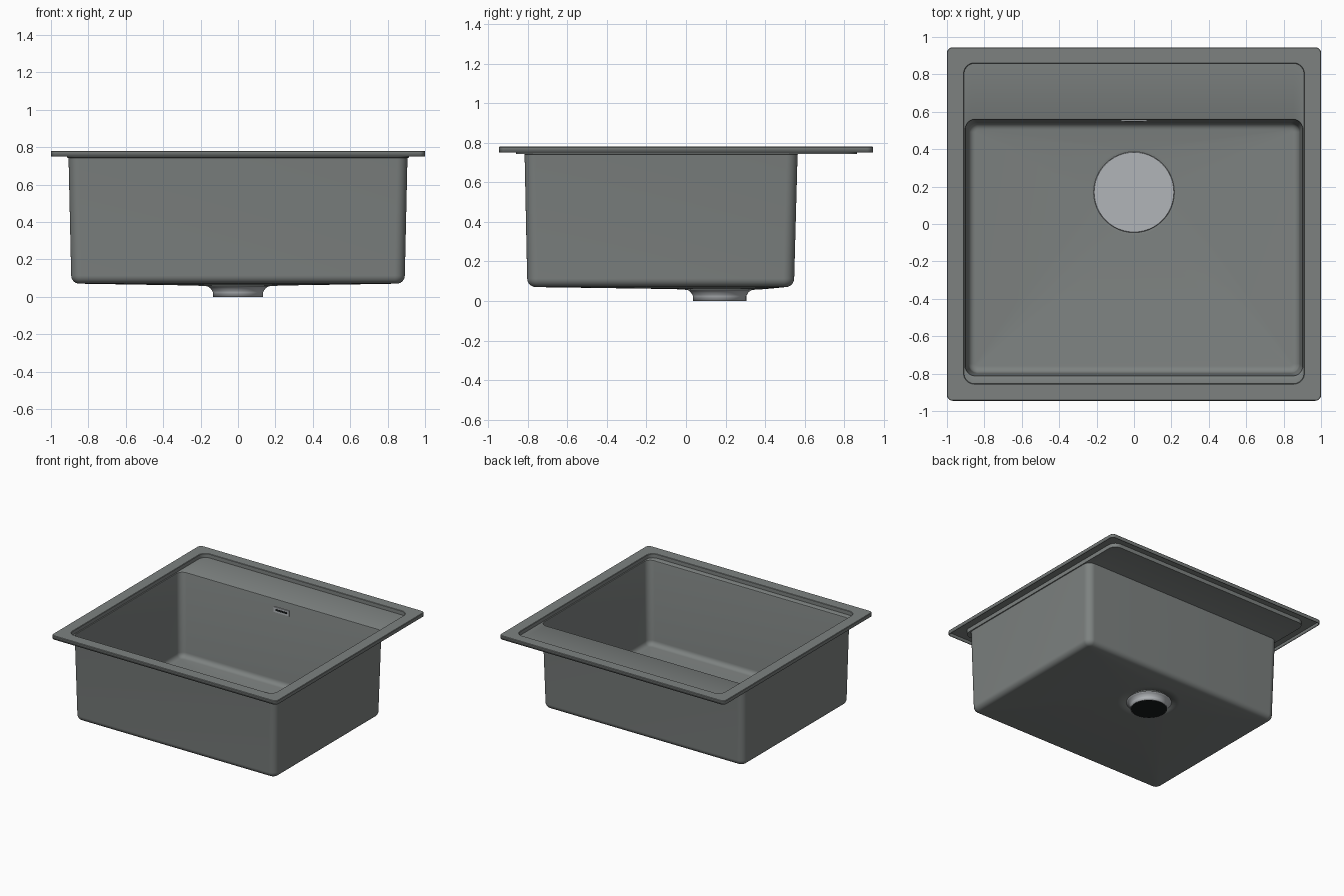
import bpy, bmesh, math

if "Cube" in bpy.data.objects:
    bpy.data.objects.remove(bpy.data.objects["Cube"])


def material(name, col):
    m = bpy.data.materials.new(name)
    m.diffuse_color = (*col, 1)
    m.use_nodes = True
    m.node_tree.nodes["Principled BSDF"].inputs["Base Color"].default_value = m.diffuse_color
    return m


GREY = material("stone grey", (0.205, 0.222, 0.217))
METAL = material("light metal", (0.44, 0.46, 0.48))
DARK = material("black", (0.008, 0.01, 0.01))
DRAIN_Y = 0.17


def ring(x, y0, y1, r, z, n=8):
    """Rounded rectangle, counter-clockwise from above."""
    pts = []
    for k, (cx, cy) in enumerate([(x - r, y1 - r), (r - x, y1 - r),
                                  (r - x, y0 + r), (x - r, y0 + r)]):
        for i in range(n + 1):
            a = math.pi / 2 * (k + i / n)
            pts.append((cx + r * math.cos(a), cy + r * math.sin(a), z))
    return pts


def circle(r, z):
    return ring(r, DRAIN_Y - r, DRAIN_Y + r, r, z, 12)


def finish(name, bm, mat, thickness=0):
    me = bpy.data.meshes.new(name)
    bm.to_mesh(me)
    bm.free()
    me.materials.append(mat)
    ob = bpy.data.objects.new(name, me)
    bpy.context.collection.objects.link(ob)
    bpy.ops.object.select_all(action='DESELECT')
    ob.select_set(True)
    bpy.context.view_layer.objects.active = ob
    bpy.ops.object.shade_smooth_by_angle(angle=math.radians(32))
    if thickness:
        mod = ob.modifiers.new("wall", 'SOLIDIFY')
        mod.thickness = thickness
        mod.offset = -1
    return ob


def loft(name, rings, mat, thickness=0, cap=False):
    bm = bmesh.new()
    vs = [[bm.verts.new(p) for p in rg] for rg in rings]
    for a, b in zip(vs, vs[1:]):
        for i in range(len(a)):
            j = (i + 1) % len(a)
            bm.faces.new((a[i], a[j], b[j], b[i]))
    if cap:
        bm.faces.new(vs[-1])
        bm.faces.new(vs[0][::-1])
    bmesh.ops.remove_doubles(bm, verts=bm.verts, dist=1e-5)
    return finish(name, bm, mat, thickness)


def box(name, c, s, mat):
    bm = bmesh.new()
    bmesh.ops.create_cube(bm, size=1)
    for v in bm.verts:
        v.co = [c[i] + v.co[i] * s[i] for i in range(3)]
    return finish(name, bm, mat)


# Sink shell: rim lip, recessed ledge, tapered basin, sloping floor
rings = [
    ring(1, -0.945, 0.945, 0.03, 0.75, 12),
    ring(1, -0.945, 0.945, 0.03, 0.776, 12),
    ring(0.997, -0.942, 0.942, 0.028, 0.78, 12),
    ring(0.912, -0.857, 0.862, 0.06, 0.78, 12),
    ring(0.909, -0.854, 0.859, 0.058, 0.777, 12),
    ring(0.909, -0.854, 0.859, 0.058, 0.748, 12),
    ring(0.906, -0.817, 0.566, 0.055, 0.748, 12),
    ring(0.902, -0.812, 0.56, 0.052, 0.745, 12),
    ring(0.900, -0.810, 0.558, 0.05, 0.738, 12),
]
F = 0.038
for i in range(7):                      # fillet between wall and floor
    a = math.pi / 2 * i / 6
    d = F * (1 - math.cos(a))
    rings.append(ring(0.886 - d, -0.797 + d, 0.541 - d, 0.05 - d,
                      0.114 - F * math.sin(a), 12))
rings += [circle(0.23, 0.066), circle(0.165, 0.062)]
loft("sink_shell", rings, GREY, 0.006)

# Flared drain neck, its dark opening and the strainer lid
loft("drain_neck", [circle(r, z) for r, z in
     [(0.166, 0.061), (0.152, 0.054), (0.141, 0.044), (0.134, 0.032),
      (0.131, 0.025), (0.131, 0)]], METAL, 0.004)
loft("drain_opening", [circle(0.131, 0.001), circle(0.131, 0.004)], DARK, cap=True)
loft("drain_lid", [circle(0.216, 0.066), circle(0.216, 0.074),
                   circle(0.213, 0.077)], METAL, cap=True)

# Overflow plate with slot on the back wall
box("overflow_plate", (0, 0.553, 0.665), (0.14, 0.009, 0.042), METAL)
box("overflow_slot", (0, 0.5485, 0.665), (0.10, 0.004, 0.014), DARK)
